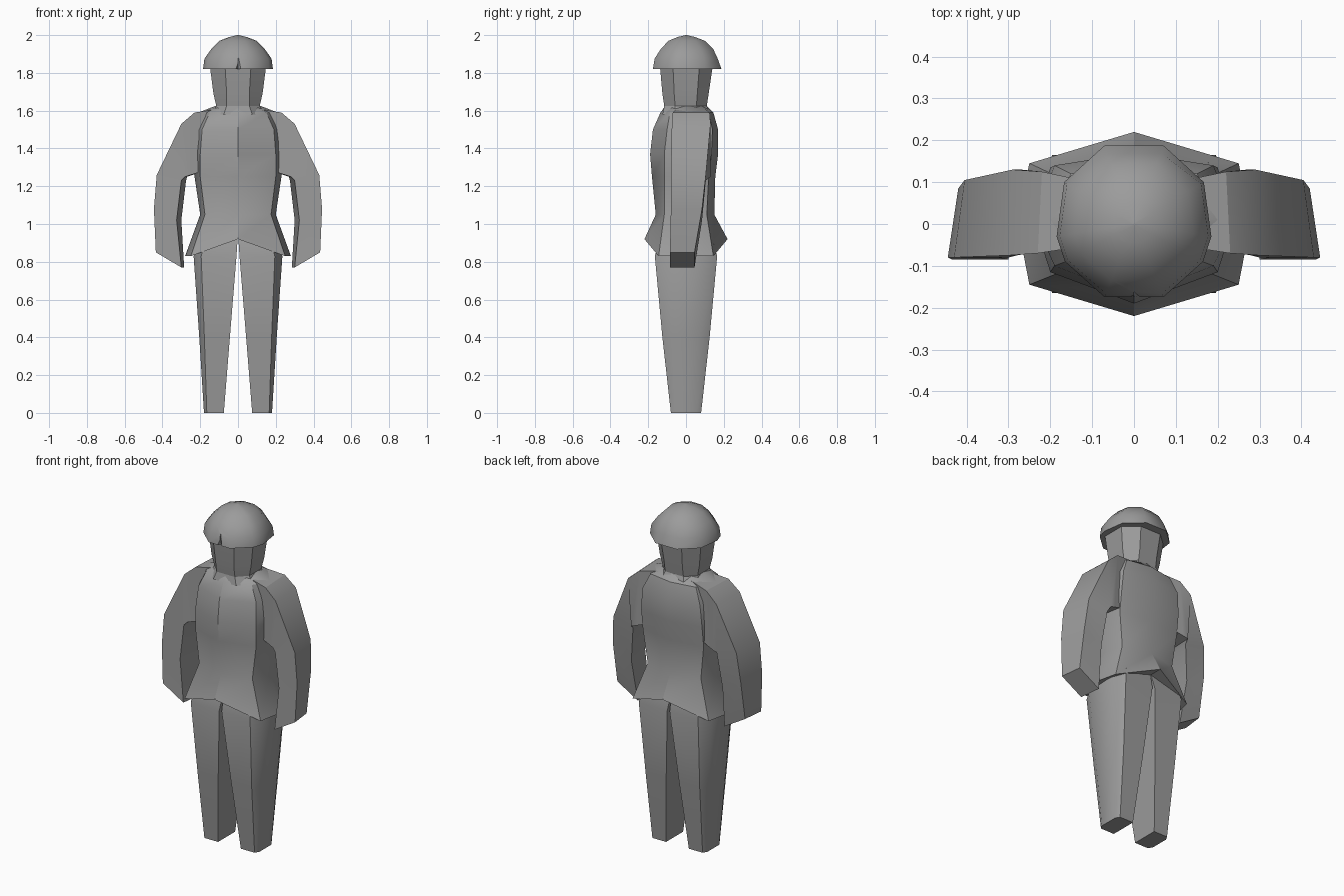
import bpy, bmesh, math

if "Cube" in bpy.data.objects:
    bpy.data.objects.remove(bpy.data.objects["Cube"])

grey = bpy.data.materials.new("plain grey")
grey.use_nodes = True
colour = (0.33, 0.33, 0.33, 1)
grey.diffuse_color = colour
grey.node_tree.nodes["Principled BSDF"].inputs["Base Color"].default_value = colour


def loft(name, rings, mirror=False, smooth=30):
    """Skin a stack of closed rings and cap both ends in two halves."""
    bm = bmesh.new()
    loops = [[bm.verts.new(p) for p in ring] for ring in rings]
    n = len(loops[0])
    for a, b in zip(loops, loops[1:]):
        for i in range(n):
            j = (i + 1) % n
            bm.faces.new((a[i], a[j], b[j], b[i]))
    for loop in (loops[0], loops[-1]):
        if n > 4:
            h = n // 2
            bm.faces.new(loop[:h + 1])
            bm.faces.new(loop[h:] + loop[:1])
        else:
            bm.faces.new(loop)
    bmesh.ops.recalc_face_normals(bm, faces=bm.faces)
    mesh = bpy.data.meshes.new(name)
    bm.to_mesh(mesh)
    bm.free()
    mesh.materials.append(grey)
    obj = bpy.data.objects.new(name, mesh)
    bpy.context.collection.objects.link(obj)
    if mirror:
        obj.modifiers.new("Mirror", "MIRROR").use_mirror_merge = False
    bpy.ops.object.select_all(action="DESELECT")
    obj.select_set(True)
    bpy.context.view_layer.objects.active = obj
    if smooth:
        bpy.ops.object.shade_smooth_by_angle(angle=math.radians(smooth))
    return obj


def symmetric(half):
    """Complete a front-to-back half ring with its mirror image."""
    return half + [(-x, y, z) for x, y, z in reversed(half) if x > 0]


# Jacket: front and back centre depth, corner and side widths
def jacket_ring(z, front, corner, corner_front, side, corner_back, back, z_mid=None):
    zm = z_mid or z
    return symmetric([(0, front, zm), (corner, corner_front, z), (side, 0.01, z),
                      (corner, corner_back, z), (0, back, zm)])


loft("jacket", [
    jacket_ring(0.83, -0.22, 0.25, -0.145, 0.28, 0.145, 0.22, 0.92),
    jacket_ring(1.05, -0.16, 0.175, -0.115, 0.20, 0.11, 0.15),
    jacket_ring(1.25, -0.18, 0.20, -0.115, 0.23, 0.12, 0.155),
    jacket_ring(1.37, -0.19, 0.20, -0.115, 0.24, 0.135, 0.17),
    jacket_ring(1.50, -0.175, 0.19, -0.10, 0.24, 0.14, 0.17),
    jacket_ring(1.59, -0.135, 0.15, -0.085, 0.21, 0.12, 0.145),
    jacket_ring(1.625, -0.11, 0.09, -0.07, 0.12, 0.08, 0.11),
], smooth=35)


# Sleeves: outer and inner edge of each section, with its depth
def sleeve_ring(outer, inner, front, back, skew):
    (xo, zo), (xi, zi) = outer, inner
    return [(xo, front, zo), (xo - skew, back, zo), (xi - skew, back, zi), (xi, front, zi)]


loft("sleeve", [
    sleeve_ring((0.10, 1.61), (0.12, 1.30), -0.05, 0.10, 0),
    sleeve_ring((0.23, 1.59), (0.25, 1.26), -0.07, 0.125, 0.01),
    sleeve_ring((0.30, 1.53), (0.28, 1.25), -0.075, 0.13, 0.01),
    sleeve_ring((0.43, 1.26), (0.30, 1.23), -0.08, 0.105, 0.025),
    sleeve_ring((0.445, 1.08), (0.325, 1.02), -0.08, 0.085, 0.025),
    sleeve_ring((0.435, 0.85), (0.30, 0.77), -0.085, 0.045, 0.015),
], mirror=True)


# Trouser legs
def leg_ring(z, inner, corner, outer, depth, side_depth):
    return [(inner, -depth, z), (corner, -depth, z), (outer, -side_depth, z),
            (outer, side_depth, z), (corner, depth, z), (inner, depth, z)]


loft("trouser_leg", [
    leg_ring(0, 0.075, 0.165, 0.18, 0.08, 0.055),
    leg_ring(0.40, 0.043, 0.178, 0.205, 0.125, 0.075),
    leg_ring(0.83, 0.008, 0.195, 0.235, 0.165, 0.095),
    leg_ring(0.92, 0.002, 0.17, 0.21, 0.14, 0.09),
], mirror=True)


# Neck and head: eight-sided section
def head_ring(z, flat, width, front, back):
    return symmetric([(flat, front, z), (width, front * 0.5, z),
                      (width, back * 0.5, z), (flat, back, z)])


loft("head", [
    head_ring(1.58, 0.075, 0.14, -0.125, 0.13),
    head_ring(1.625, 0.06, 0.115, -0.115, 0.11),
    head_ring(1.69, 0.06, 0.13, -0.125, 0.12),
    head_ring(1.86, 0.07, 0.152, -0.14, 0.145),
], smooth=20)


# Helmet: ten-sided dome
def helmet_ring(z, s, front=-0.175, back=0.188):
    return symmetric([(0.07 * s, front * s, z), (0.165 * s, -0.09 * s, z),
                      (0.185 * s, -0.03 * s, z), (0.167 * s, 0.10 * s, z),
                      (0.07 * s, back * s, z)])


helmet = loft("helmet", [
    helmet_ring(1.82, 1.0),
    helmet_ring(1.875, 0.96, -0.173, 0.175),
    helmet_ring(1.925, 0.77),
    helmet_ring(1.97, 0.53),
    helmet_ring(1.99, 0.25),
    helmet_ring(2.0, 0.02),
], smooth=45)

# Small pointed notch in the helmet front
notch = loft("helmet_notch_cutter", [
    [(-0.025, -0.185, 1.80), (0.025, -0.185, 1.80), (0, -0.155, 1.80)],
    [(-0.001, -0.185, 1.895), (0.001, -0.185, 1.895), (0, -0.163, 1.895)],
], smooth=0)
notch.hide_render = True
notch.hide_viewport = True
cut = helmet.modifiers.new("Notch", "BOOLEAN")
cut.operation = "DIFFERENCE"
cut.solver = "EXACT"
cut.object = notch
